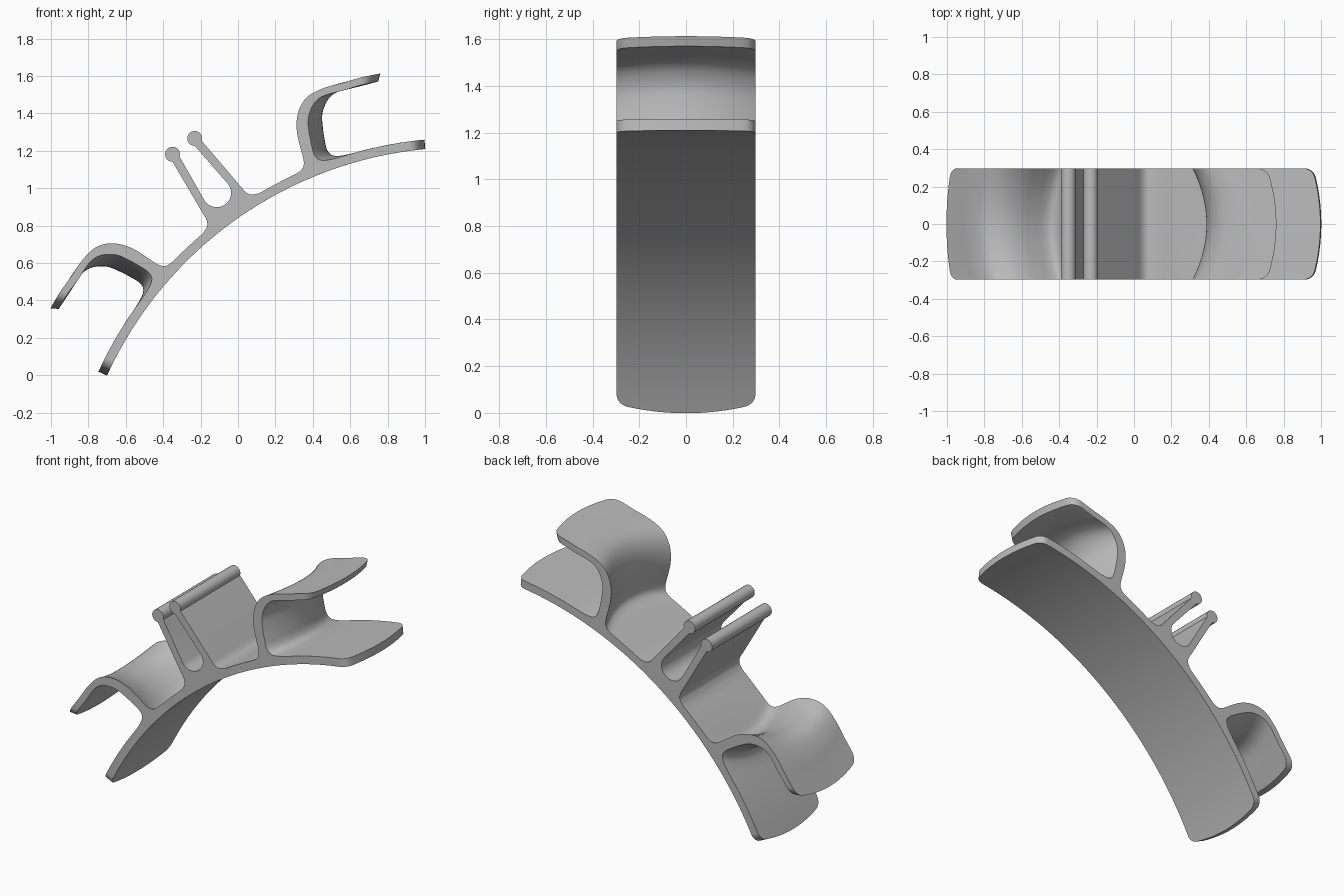
import bpy, bmesh
from math import sin, cos, pi, radians, atan2, hypot, sqrt
from mathutils import Vector

cube = bpy.data.objects.get("Cube")
if cube:
    bpy.data.objects.remove(cube)

TILT = radians(35.44)          # lean of the symmetry axis
ORIGIN = (0.15, 0.605)         # middle of the band's chord
CENTRE = -1.81                 # height of the band's arc centre on the axis
R_IN, R_OUT = 2.089, 2.139
END = radians(30)
HALF = 0.297                   # half width
BOW = 0.072 / R_OUT            # how far the clips bow outward at mid width
TIP = 0.6                      # share of the bow at the free ends
CORNER = 0.045                 # corner radius of the free ends


def to_local(x, z):
    x, z = x - ORIGIN[0], z - ORIGIN[1]
    return (x * cos(TILT) + z * sin(TILT), z * cos(TILT) - x * sin(TILT))


def to_world(u, v):
    return (ORIGIN[0] + u * cos(TILT) - v * sin(TILT),
            ORIGIN[1] + u * sin(TILT) + v * cos(TILT))


def on_band(r, a):
    return (r * sin(a), CENTRE + r * cos(a))


def spline(points, steps=4):
    """Smooth curve through the points."""
    p = [Vector(q) for q in points]
    p = [2 * p[0] - p[1]] + p + [2 * p[-1] - p[-2]]
    out = []
    for a, b, c, d in zip(p, p[1:], p[2:], p[3:]):
        for i in range(steps):
            t = i / steps
            out.append(tuple(0.5 * (2 * b + (c - a) * t + (2 * a - 5 * b + 4 * c - d) * t * t
                                    + (3 * b - a - 3 * c + d) * t ** 3)))
    return out + [tuple(points[-1])]


# Half profile: entries are (point, bow weight, is a free end)
half = []


def add(points, weight=0.0, end=False):
    half.extend((p, weight, end) for p in points)


# Slot floor, prong with round head, outer fillet
add([(0.077 * sin(a), 0.455 - 0.077 * cos(a)) for a in [i * pi / 16 for i in range(9)]])
add([(0.073 + 0.04 * cos(a), 0.76 + 0.04 * sin(a))
     for a in [radians(235 - i * 290 / 16) for i in range(17)]])
add(spline([(0.124, 0.41), (0.128, 0.37), (0.145, 0.34), (0.185, 0.321)]))
add([on_band(R_OUT, a) for a in (0.11, 0.135)])

# Clip arm, outer side, tip, inner side
outer = [(0.27, 1.058), (0.325, 1.087), (0.349, 1.115), (0.35, 1.155), (0.333, 1.22),
         (0.315, 1.3), (0.316, 1.38), (0.34, 1.45), (0.385, 1.5), (0.465, 1.538), (0.56, 1.564)]
inner = [(0.56, 1.522), (0.48, 1.502), (0.43, 1.478), (0.395, 1.435), (0.375, 1.37),
         (0.38, 1.3), (0.393, 1.23), (0.405, 1.185), (0.425, 1.158), (0.455, 1.149),
         (0.5, 1.155), (0.55, 1.168)]
add(spline([to_local(*p) for p in outer]), 1)
add([to_local(0.711, 1.604), to_local(0.70, 1.561)], TIP, True)
add(spline([to_local(*p) for p in inner]), 1)

# Band: outer side, free end, underside
last = END - TIP * BOW
add([on_band(R_OUT, a) for a in (0.36, 0.41, 0.455)], 0.8)
add([on_band(R_OUT, last), on_band(R_IN, last)], TIP, True)
for i in range(15, -1, -1):
    add([on_band(R_IN, last * i / 16)], TIP * i / 16)

# Full outline by mirroring across the axis
outline = [(p, w, e, 1) for p, w, e in half]
outline += [(p, w, e, -1) for p, w, e in reversed(half[1:-1])]


def section(y):
    """Outline at depth y, with clips bowed and free ends rounded."""
    bow = BOW * (1 - (y / HALF) ** 2)
    over = max(0.0, abs(y) - (HALF - CORNER))
    cut = (CORNER - sqrt(max(0.0, CORNER ** 2 - over ** 2))) / R_OUT
    ring = []
    for (u, v), w, end, side in outline:
        r = hypot(u, v - CENTRE)
        a = atan2(u, v - CENTRE) + w * bow - (cut if end else 0)
        u, v = on_band(r, a)
        x, z = to_world(side * u, v)
        ring.append((x, y, z))
    return ring


# Loft the sections across the width
bm = bmesh.new()
STEPS = 32
rings = [[bm.verts.new(c) for c in section(HALF * sin(pi * (i / STEPS - 0.5)))]
         for i in range(STEPS + 1)]
n = len(outline)
for a, b in zip(rings, rings[1:]):
    for i in range(n):
        j = (i + 1) % n
        bm.faces.new((a[i], a[j], b[j], b[i]))
bm.faces.new(rings[0])
bm.faces.new(rings[-1][::-1])
bmesh.ops.recalc_face_normals(bm, faces=bm.faces)
mesh = bpy.data.meshes.new("double_clip_band")
bm.to_mesh(mesh)
bm.free()

band = bpy.data.objects.new("double_clip_band", mesh)
bpy.context.collection.objects.link(band)

grey = bpy.data.materials.new("plain_grey")
grey.use_nodes = True
colour = (0.5, 0.5, 0.5, 1)
grey.diffuse_color = colour
grey.node_tree.nodes["Principled BSDF"].inputs["Base Color"].default_value = colour
mesh.materials.append(grey)

bpy.context.view_layer.objects.active = band
band.select_set(True)
bpy.ops.object.shade_smooth_by_angle(angle=radians(35))
